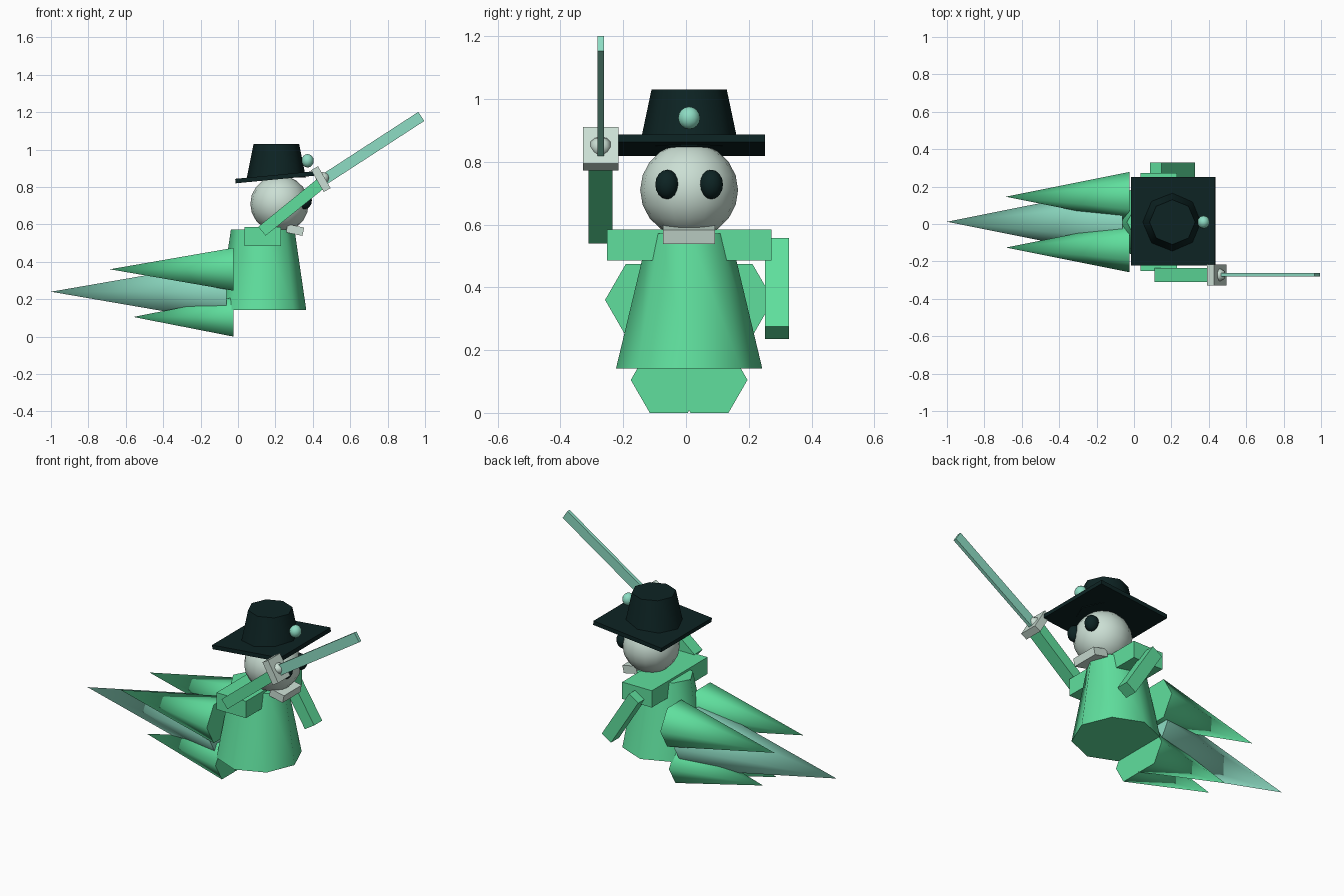
import bpy
from math import radians, pi
from mathutils import Vector

if "Cube" in bpy.data.objects:
    bpy.data.objects.remove(bpy.data.objects["Cube"], do_unlink=True)


def material(name, colour):
    m = bpy.data.materials.new(name)
    m.use_nodes = True
    m.diffuse_color = (*colour, 1)
    bsdf = m.node_tree.nodes["Principled BSDF"]
    bsdf.inputs["Base Color"].default_value = (*colour, 1)
    bsdf.inputs["Roughness"].default_value = 0.8
    return m


GREEN = material("bright green", (0.115, 0.74, 0.34))
MINT = material("pale mint", (0.27, 0.72, 0.55))
BONE = material("pale grey", (0.6, 0.74, 0.66))
DARK = material("dark teal", (0.004, 0.017, 0.017))


def finish(name, mat, smooth=None):
    ob = bpy.context.object
    ob.name = name
    ob.data.materials.append(mat)
    bpy.ops.object.transform_apply(location=False, rotation=True, scale=True)
    if smooth:
        bpy.ops.object.shade_smooth_by_angle(angle=radians(smooth))
    return ob


def box(name, mat, centre, size, pitch=0):
    """Box pitched so that its +x end rises by the given degrees."""
    bpy.ops.mesh.primitive_cube_add(size=1, location=centre, rotation=(0, -radians(pitch), 0))
    bpy.context.object.scale = size
    return finish(name, mat)


def ball(name, mat, centre, radii, segments=16, rings=10):
    bpy.ops.mesh.primitive_uv_sphere_add(segments=segments, ring_count=rings, radius=1, location=centre)
    bpy.context.object.scale = radii
    return finish(name, mat, 80)


def frustum(name, mat, centre, bottom, top, height):
    """Eight-sided frustum; bottom and top are (x, y) half widths."""
    bpy.ops.mesh.primitive_cone_add(vertices=8, radius1=1, radius2=1, depth=height, location=centre)
    for v in bpy.context.object.data.vertices:
        half = top if v.co.z > 0 else bottom
        v.co.x *= half[0]
        v.co.y *= half[1]
    return finish(name, mat, 50)


def spike(name, mat, base, tip_x, radius):
    """Six-sided cone pointing backwards along -x, flat side up."""
    length = base[0] - tip_x
    bpy.ops.mesh.primitive_cone_add(vertices=6, radius1=radius, radius2=0, depth=length,
                                    location=(base[0] - length / 2, base[1], base[2]),
                                    rotation=(0, -pi / 2, 0))
    return finish(name, mat, 65)


MID = 0.01  # y of the body's own middle plane

# Body and shoulders
frustum("body", GREEN, (0.132, MID, 0.357), (0.233, 0.233), (0.17, 0.13), 0.43)
box("shoulders", GREEN, (0.132, MID, 0.535), (0.195, 0.524, 0.1))

# Head with eyes and beak
ball("head", BONE, (0.222, MID, 0.71), (0.156, 0.156, 0.152))
for side, label in ((-1, "right"), (1, "left")):
    ball(label + "_eye", DARK, (0.355, MID + side * 0.07, 0.728), (0.04, 0.038, 0.047), 12, 8)
box("beak", BONE, (0.305, MID, 0.57), (0.09, 0.166, 0.045), -12)

# Hat with a round badge
box("hat_brim", DARK, (0.21, MID + 0.005, 0.853), (0.45, 0.474, 0.024), 5.5)
frustum("hat_crown", DARK, (0.205, MID, 0.94), (0.158, 0.158), (0.122, 0.12), 0.18)
ball("hat_badge", MINT, (0.372, MID, 0.94), (0.033, 0.035, 0.036), 12, 8)

# Arms
box("right_arm", GREEN, (0.288, -0.272, 0.693), (0.412, 0.076, 0.062), 39)
box("left_arm", GREEN, (0.205, 0.29, 0.397), (0.335, 0.076, 0.072), -57.7)

# Sword
sword_y = -0.272
box("sword_guard", BONE, (0.443, sword_y, 0.842), (0.042, 0.113, 0.135), 30)
ball("sword_knob", BONE, (0.453, sword_y, 0.848), (0.038, 0.038, 0.032), 6, 6)
start, end = Vector((0.43, sword_y, 0.82)), Vector((0.98, sword_y, 1.177))
box("sword_blade", MINT, (start + end) / 2, ((end - start).length, 0.02, 0.058), 33)

# Tail: one long middle spike between two pairs
spike("middle_tail", MINT, (-0.062, MID + 0.002, 0.24), -1.0, 0.187)
for side, label in ((-1, "right"), (1, "left")):
    spike(label + "_upper_tail", GREEN, (-0.025, MID + side * 0.136, 0.36), -0.685, 0.132)
    spike(label + "_lower_tail", GREEN, (-0.025, MID + side * 0.065, 0.105), -0.56, 0.121)
